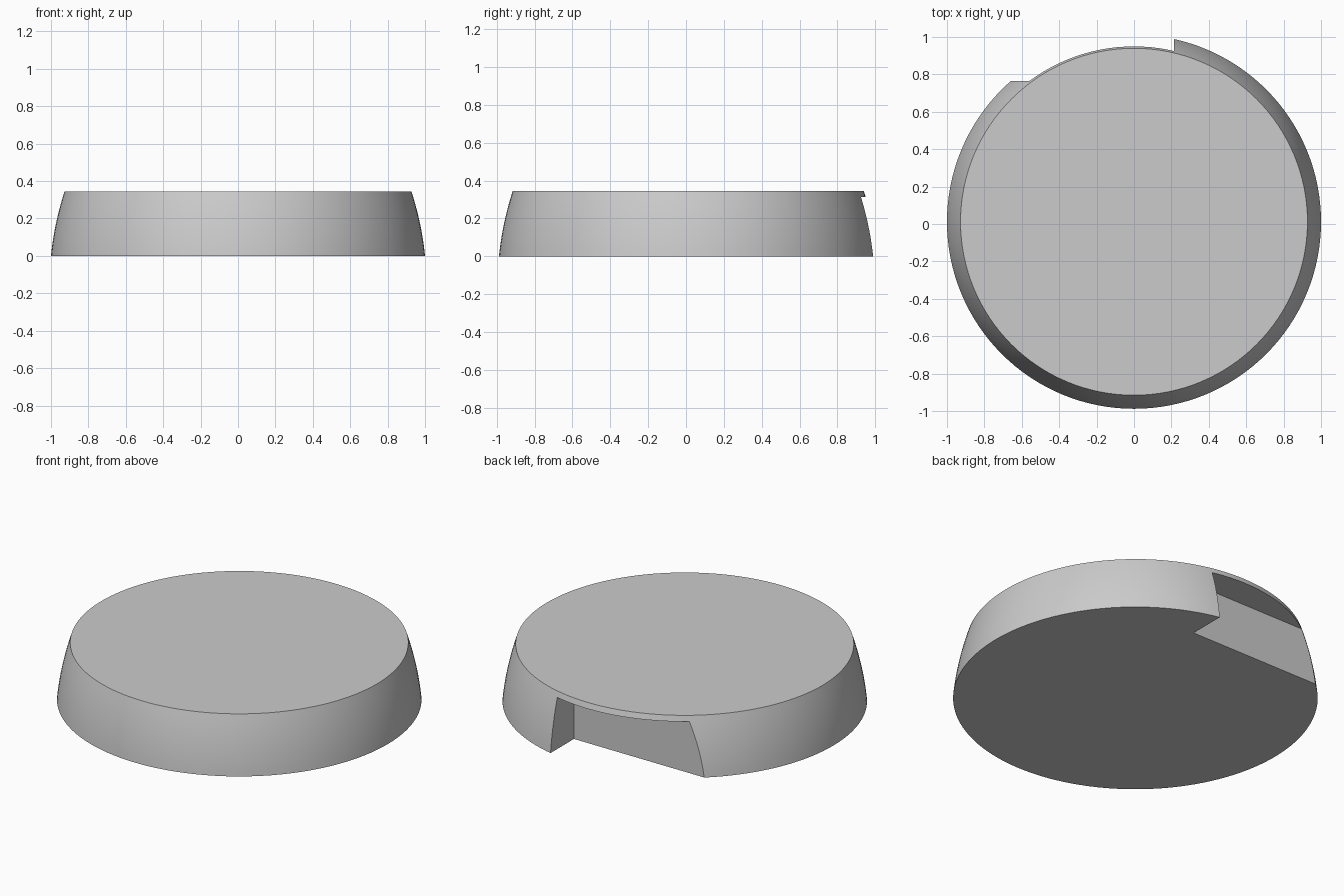
import bpy
import bmesh
import math

default = bpy.data.objects.get("Cube")
if default:
    bpy.data.objects.remove(default, do_unlink=True)

HEIGHT = 0.345
CENTRE_Y = 0.012
SEGMENTS = 128
RINGS = 10

grey = bpy.data.materials.new("light grey")
grey.use_nodes = True
colour = (0.6, 0.6, 0.6, 1)
grey.diffuse_color = colour
grey.node_tree.nodes["Principled BSDF"].inputs["Base Color"].default_value = colour


def add_object(name, bm):
    bmesh.ops.recalc_face_normals(bm, faces=bm.faces)
    mesh = bpy.data.meshes.new(name)
    bm.to_mesh(mesh)
    bm.free()
    mesh.materials.append(grey)
    obj = bpy.data.objects.new(name, mesh)
    bpy.context.collection.objects.link(obj)
    return obj


# Round body with a bulging, tapering side
bm = bmesh.new()
rings = []
for i in range(RINGS + 1):
    z = HEIGHT * i / RINGS
    radius = 1 - 0.1 * z - 0.32 * z * z
    angles = [math.tau * k / SEGMENTS for k in range(SEGMENTS)]
    rings.append([bm.verts.new((radius * math.cos(a), CENTRE_Y + radius * math.sin(a), z))
                  for a in angles])
for low, high in zip(rings, rings[1:]):
    for k in range(SEGMENTS):
        n = (k + 1) % SEGMENTS
        bm.faces.new((low[k], low[n], high[n], high[k]))
bm.faces.new(rings[0])
bm.faces.new(rings[-1])
body = add_object("disc_body", bm)

# Box that cuts the notch at the back, leaving a thin lip above
bm = bmesh.new()
bmesh.ops.create_cube(bm, size=1)
low, high = (-1.2, 0.765, -0.2), (0.215, 1.3, 0.312)
for v in bm.verts:
    v.co = [a if c < 0 else b for a, b, c in zip(low, high, v.co)]
cutter = add_object("notch_cutter", bm)
cutter.hide_render = True

notch = body.modifiers.new("notch", "BOOLEAN")
notch.operation = "DIFFERENCE"
notch.solver = "EXACT"
notch.object = cutter

for obj in bpy.context.selected_objects:
    obj.select_set(False)
body.select_set(True)
bpy.context.view_layer.objects.active = body
bpy.ops.object.modifier_apply(modifier=notch.name)
bpy.data.objects.remove(cutter, do_unlink=True)
bpy.ops.object.shade_smooth_by_angle(angle=math.radians(30))
